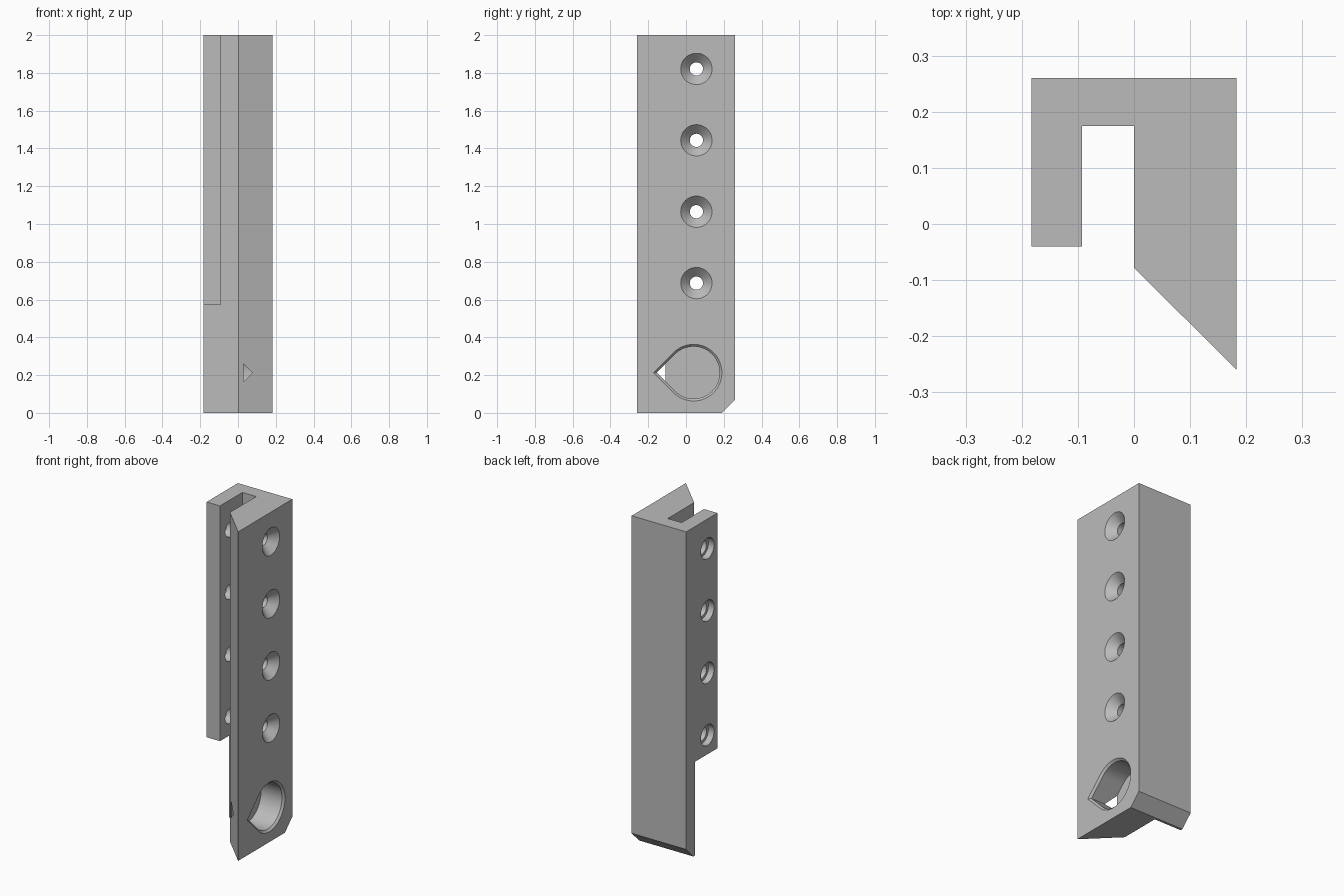
import bpy, bmesh, math

cube = bpy.data.objects.get("Cube")
if cube:
    bpy.data.objects.remove(cube, do_unlink=True)

grey = bpy.data.materials.new("plain grey")
grey.use_nodes = True
grey.diffuse_color = (0.5, 0.5, 0.5, 1)
grey.node_tree.nodes["Principled BSDF"].inputs["Base Color"].default_value = (0.5, 0.5, 0.5, 1)


def loft(name, loops):
    """Closed solid through a list of matching point loops."""
    bm = bmesh.new()
    rings = [[bm.verts.new(p) for p in loop] for loop in loops]
    for a, b in zip(rings, rings[1:]):
        for i in range(len(a)):
            j = (i + 1) % len(a)
            bm.faces.new((a[i], a[j], b[j], b[i]))
    bm.faces.new(rings[0])
    bm.faces.new(rings[-1])
    bmesh.ops.recalc_face_normals(bm, faces=bm.faces[:])
    mesh = bpy.data.meshes.new(name)
    bm.to_mesh(mesh)
    bm.free()
    obj = bpy.data.objects.new(name, mesh)
    bpy.context.collection.objects.link(obj)
    obj.data.materials.append(grey)
    return obj


def circle(x, r, y, z, n=48):
    return [(x, y + r * math.cos(math.tau * i / n), z + r * math.sin(math.tau * i / n))
            for i in range(n)]


def teardrop(x, r, y, z, n=48):
    """Round bore outline with a right-angled point towards the front."""
    start, sweep = -0.75 * math.pi, 1.5 * math.pi
    pts = [(x, y + r * math.cos(start + sweep * i / n), z + r * math.sin(start + sweep * i / n))
           for i in range(n + 1)]
    return pts + [(x, y - r * math.sqrt(2), z)]


def prism_x(name, profile, x0, x1):
    return loft(name, [[(x, y, z) for y, z in profile] for x in (x0, x1)])


# Slotted body with an angled front edge
W, D = 0.183, 0.26
plan = [(-W, D), (-W, -0.04), (-0.093, -0.04), (-0.093, 0.175),
        (0, 0.175), (0, -0.078), (W, -D), (W, D)]
body = loft("slotted_bracket", [[(x, y, z) for x, y in plan] for z in (0, 2)])

# Short leg ends above the bottom; rear bottom edge is bevelled
cutters = [
    prism_x("leg_cutter", [(-0.3, -0.1), (0.175, -0.1), (0.175, 0.57), (-0.3, 0.57)], -0.3, -0.05),
    prism_x("bevel_cutter", [(0.09, -0.1), (0.36, -0.1), (0.36, 0.17)], -0.3, 0.3),
]

# Countersunk holes through the long leg, counterbored holes through the short leg
for i in range(4):
    y, z = 0.055, 0.687 + 0.378 * i
    sink = [(0.203, 0.103), (0.135, 0.035), (-0.05, 0.035)]
    bore = [(-0.2, 0.063), (-0.145, 0.063), (-0.145, 0.045), (-0.05, 0.045)]
    cutters.append(loft("countersink_cutter", [circle(x, r, y, z) for x, r in sink]))
    cutters.append(loft("counterbore_cutter", [circle(x, r, y, z) for x, r in bore]))

# Blind teardrop pocket with a chamfered rim
pocket = [(0.203, 0.17), (0.171, 0.138), (0.03, 0.138)]
cutters.append(loft("pocket_cutter", [teardrop(x, r, 0.04, 0.213) for x, r in pocket]))

# Cut everything out of the body
bpy.ops.object.select_all(action="DESELECT")
body.select_set(True)
bpy.context.view_layer.objects.active = body
for cutter in cutters:
    cutter.hide_render = True
    mod = body.modifiers.new("cut", "BOOLEAN")
    mod.operation = "DIFFERENCE"
    mod.solver = "EXACT"
    mod.object = cutter
    bpy.ops.object.modifier_apply(modifier=mod.name)
    bpy.data.objects.remove(cutter, do_unlink=True)

bpy.ops.object.shade_smooth_by_angle(angle=math.radians(25))
